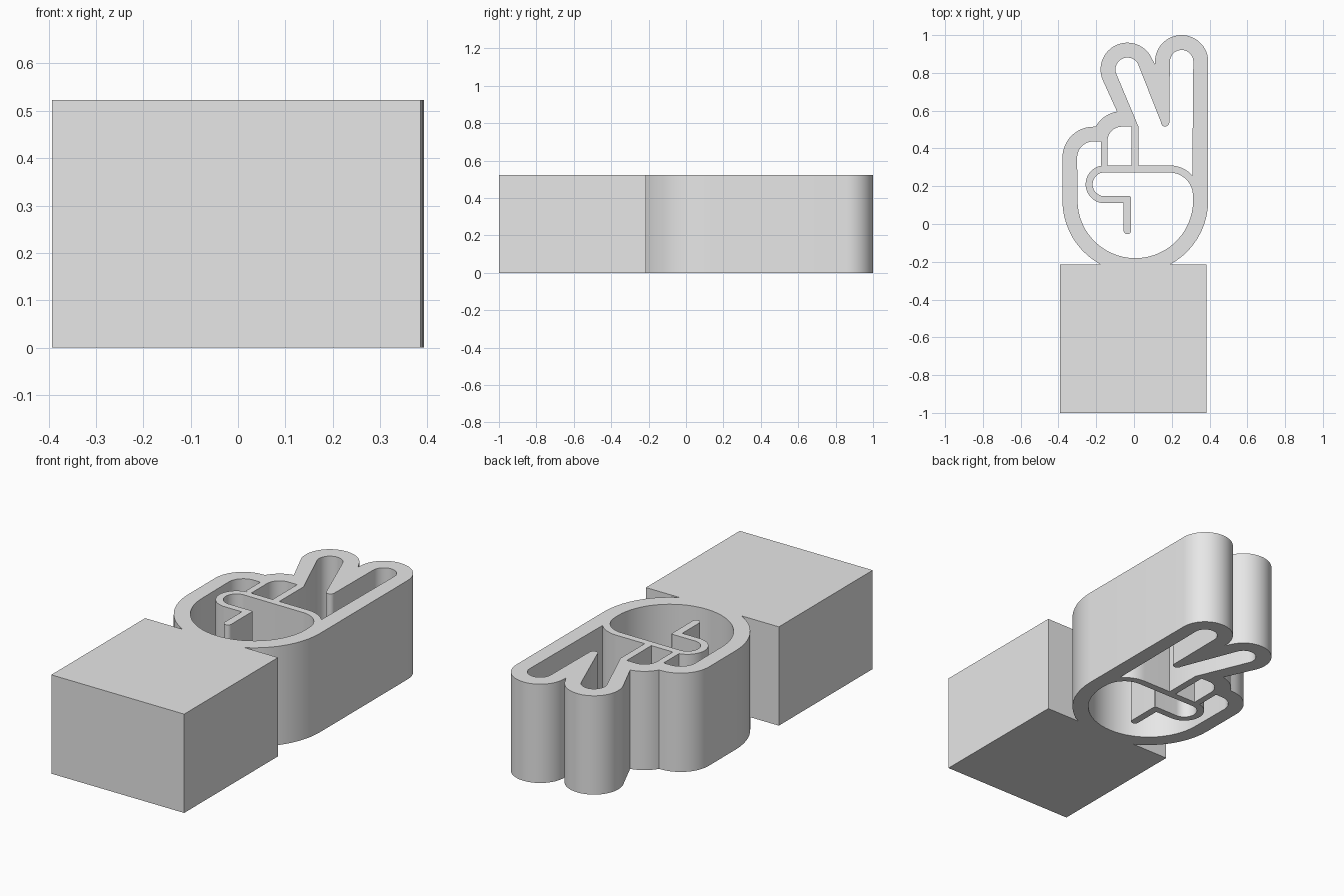
import bpy
import bmesh
from math import cos, sin, radians

HEIGHT = 0.523

cube = bpy.data.objects.get("Cube")
if cube:
    bpy.data.objects.remove(cube, do_unlink=True)

# One plain grey for everything
grey = bpy.data.materials.new("plain grey")
grey.use_nodes = True
colour = (0.8, 0.8, 0.8, 1)
grey.diffuse_color = colour
grey.node_tree.nodes["Principled BSDF"].inputs["Base Color"].default_value = colour


def arc(centre, r, start, end):
    """Points along a circular arc, angles in degrees."""
    n = max(4, round(abs(end - start) / 6))
    angles = [radians(start + (end - start) * i / n) for i in range(n + 1)]
    return [(centre[0] + r * cos(a), centre[1] + r * sin(a)) for a in angles]


def extrude_outline(name, loops):
    """Solid from a closed outline plus any hole outlines."""
    curve = bpy.data.curves.new(name, "CURVE")
    curve.dimensions = "2D"
    curve.fill_mode = "BOTH"
    curve.extrude = HEIGHT / 2
    for points in loops:
        spline = curve.splines.new("POLY")
        spline.points.add(len(points) - 1)
        for p, (x, y) in zip(spline.points, points):
            p.co = (x, y, HEIGHT / 2, 1)
        spline.use_cyclic_u = True
    obj = bpy.data.objects.new(name, curve)
    bpy.context.collection.objects.link(obj)
    obj.location.z = HEIGHT / 2
    bpy.ops.object.select_all(action="DESELECT")
    obj.select_set(True)
    bpy.context.view_layer.objects.active = obj
    bpy.ops.object.convert(target="MESH")
    obj = bpy.context.view_layer.objects.active
    # Weld caps to walls and put the base on the ground
    bm = bmesh.new()
    bm.from_mesh(obj.data)
    bmesh.ops.remove_doubles(bm, verts=bm.verts, dist=0.0005)
    bmesh.ops.recalc_face_normals(bm, faces=bm.faces)
    base = min(v.co.z for v in bm.verts)
    bmesh.ops.translate(bm, verts=bm.verts, vec=(0, 0, -base))
    bm.to_mesh(obj.data)
    bm.free()
    obj.location.z = 0
    obj.data.materials.clear()
    obj.data.materials.append(grey)
    bpy.ops.object.shade_smooth_by_angle(angle=radians(30))
    return obj


# Shared centres of the rounded parts
palm = (0.007, 0.125)
little = (-0.215, 0.351)
ring = (-0.065, 0.44)
middle = (-0.035, 0.818)
index = (0.252, 0.859)
knuckle = (0.19, 0.15)
thumb = (-0.156, 0.21)

# Outside of the hand, clockwise from the wrist
outside = (
    arc(palm, 0.386, 242, 180)
    + arc(little, 0.164, 180, 90)
    + arc(ring, 0.157, 151, 99)
    + arc(middle, 0.142, 203, 23)
    + arc(index, 0.141, 186, 0)
    + arc(palm, 0.386, 0, -62)
)

# Opening inside the two raised fingers
raised_fingers = (
    [(0.025, 0.31)]
    + arc(knuckle, 0.16, 90, 42)
    + arc(index, 0.062, 0, 180)
    + arc((0.165, 0.538), 0.022, 0, -180)
    + arc(middle, 0.063, 23, 203)
    + [(0.025, 0.512)]
)

# Opening inside the folded ring finger
ring_finger = [(-0.014, 0.31), (-0.014, 0.515)] + arc(ring, 0.075, 90, 180) + [(-0.14, 0.31)]

# Opening of the palm, running around the thumb and into the little finger
palm_opening = (
    arc(knuckle, 0.122, 0, 90)
    + arc(thumb, 0.063, 90, 270)
    + [(-0.02, 0.147), (-0.015, 0.142)]
    + arc((-0.035, -0.034), 0.02, 0, -180)
    + [(-0.055, 0.11)]
    + arc(thumb, 0.1, 270, 90)
    + [(-0.175, 0.31), (-0.175, 0.437)]
    + arc(little, 0.086, 90, 180)
    + arc(palm, 0.306, 180, 360)
)

extrude_outline("hand", [outside, raised_fingers, ring_finger, palm_opening])

# Solid wrist block
left, right, front, back = -0.393, 0.385, -1, -0.215
extrude_outline("wrist_block", [[(left, front), (right, front), (right, back), (left, back)]])
